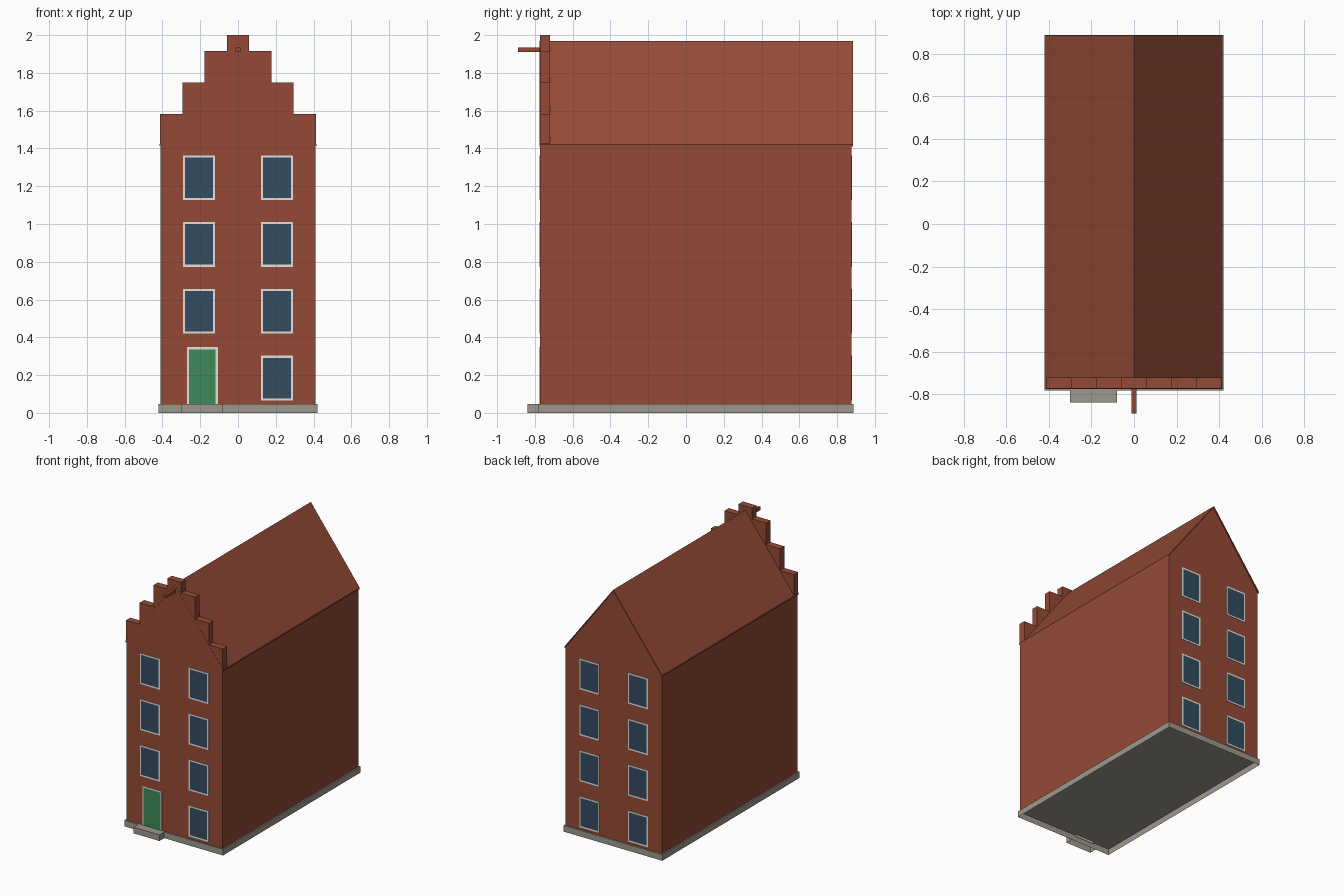
import bpy, bmesh

if "Cube" in bpy.data.objects:
    bpy.data.objects.remove(bpy.data.objects["Cube"])


def material(name, hex_colour):
    """Flat colour from an sRGB hex string, stored as linear values."""
    m = bpy.data.materials.new(name)
    s = [int(hex_colour[i:i + 2], 16) / 255 for i in (0, 2, 4)]
    m.diffuse_color = [c / 12.92 if c < 0.04 else ((c + 0.055) / 1.055) ** 2.4 for c in s] + [1]
    m.use_nodes = True
    m.node_tree.nodes["Principled BSDF"].inputs["Base Color"].default_value = m.diffuse_color
    return m


BRICK = material("red_brick", "954A36")
STONE = material("grey_stone", "9E998E")
TRIM = material("white_trim", "E4E2DE")
GLASS = material("blue_glass", "344C5F")
GREEN = material("green_paint", "418B58")


def finish(name, bm, *mats):
    bmesh.ops.recalc_face_normals(bm, faces=bm.faces)
    me = bpy.data.meshes.new(name)
    bm.to_mesh(me)
    bm.free()
    ob = bpy.data.objects.new(name, me)
    for m in mats:
        me.materials.append(m)
    bpy.context.collection.objects.link(ob)
    return ob


def extrude_profile(name, points, y0, y1, mat, open_bottom=False):
    """Outline in x and z, extruded along y, optionally without its underside."""
    bm = bmesh.new()
    face = bm.faces.new([bm.verts.new((x, y0, z)) for x, z in points])
    ext = bmesh.ops.extrude_face_region(bm, geom=[face], use_keep_orig=True)
    verts = [v for v in ext["geom"] if isinstance(v, bmesh.types.BMVert)]
    bmesh.ops.translate(bm, verts=verts, vec=(0, y1 - y0, 0))
    bmesh.ops.recalc_face_normals(bm, faces=bm.faces)
    if open_bottom:
        under = [f for f in bm.faces if f.normal.z < -0.99]
        bmesh.ops.delete(bm, geom=under, context="FACES")
    return finish(name, bm, mat)


def box(name, x0, x1, y0, y1, z0, z1, mat, open_bottom=False):
    return extrude_profile(name, [(x0, z0), (x1, z0), (x1, z1), (x0, z1)],
                           y0, y1, mat, open_bottom)


def framed_panel(name, x0, x1, z0, z1, wall_y, side, pane, border=0.016):
    """Thin framed plate on a wall; side is -1 for front and 1 for back."""
    y0, y1 = sorted((wall_y - side * 0.002, wall_y + side * 0.003))
    ob = box(name, x0, x1, y0, y1, z0, z1, TRIM)
    ob.data.materials.append(pane)
    bm = bmesh.new()
    bm.from_mesh(ob.data)
    outer = [f for f in bm.faces if f.normal.y * side > 0.9]
    bmesh.ops.inset_region(bm, faces=outer, thickness=border)
    for f in outer:
        f.material_index = 1
    bm.to_mesh(ob.data)
    bm.free()
    return ob


W, FRONT, BACK = 0.41, -0.772, 0.877

# Hollow stone base and doorstep, open underneath
box("stone_base", -0.42, 0.42, -0.782, 0.888, 0, 0.047, STONE, True)
box("doorstep", -0.30, -0.08, -0.84, -0.782, 0, 0.047, STONE, True)

# House walls with pointed ends, standing on the base
extrude_profile("brick_walls",
                [(-W, 0.047), (W, 0.047), (W, 1.418), (0, 1.96), (-W, 1.418)],
                FRONT, BACK, BRICK, True)

# Thin pitched roof
extrude_profile("roof",
                [(-0.416, 1.422), (0, 1.97), (0.416, 1.422),
                 (0.416, 1.411), (0, 1.96), (-0.416, 1.411)],
                -0.775, 0.885, BRICK)

# Stepped front parapet
steps = [(0.412, 1.42, 1.583), (0.294, 1.583, 1.75), (0.177, 1.75, 1.917), (0.058, 1.917, 2.0)]
right = [p for hw, z0, z1 in steps for p in ((hw, z0), (hw, z1))]
extrude_profile("stepped_gable", right + [(-x, z) for x, z in reversed(right)],
                -0.774, -0.721, BRICK)

# Hoisting beam
box("hoist_beam", -0.012, 0.012, -0.89, -0.74, 1.91, 1.934, BRICK)

# Windows on both end walls, with the door in place of one front window
for side, wall, label in ((-1, FRONT, "front"), (1, BACK, "back")):
    for floor in range(4):
        z = 0.066 + floor * 0.3535
        for x, hand in ((-0.207, "left"), (0.207, "right")):
            if label == "front" and floor == 0 and hand == "left":
                continue
            framed_panel(f"{label}_window_{hand}_{floor}", x - 0.085, x + 0.085,
                         z, z + 0.237, wall, side, GLASS)
framed_panel("front_door", -0.271, -0.107, 0.033, 0.348, FRONT, -1, GREEN)
